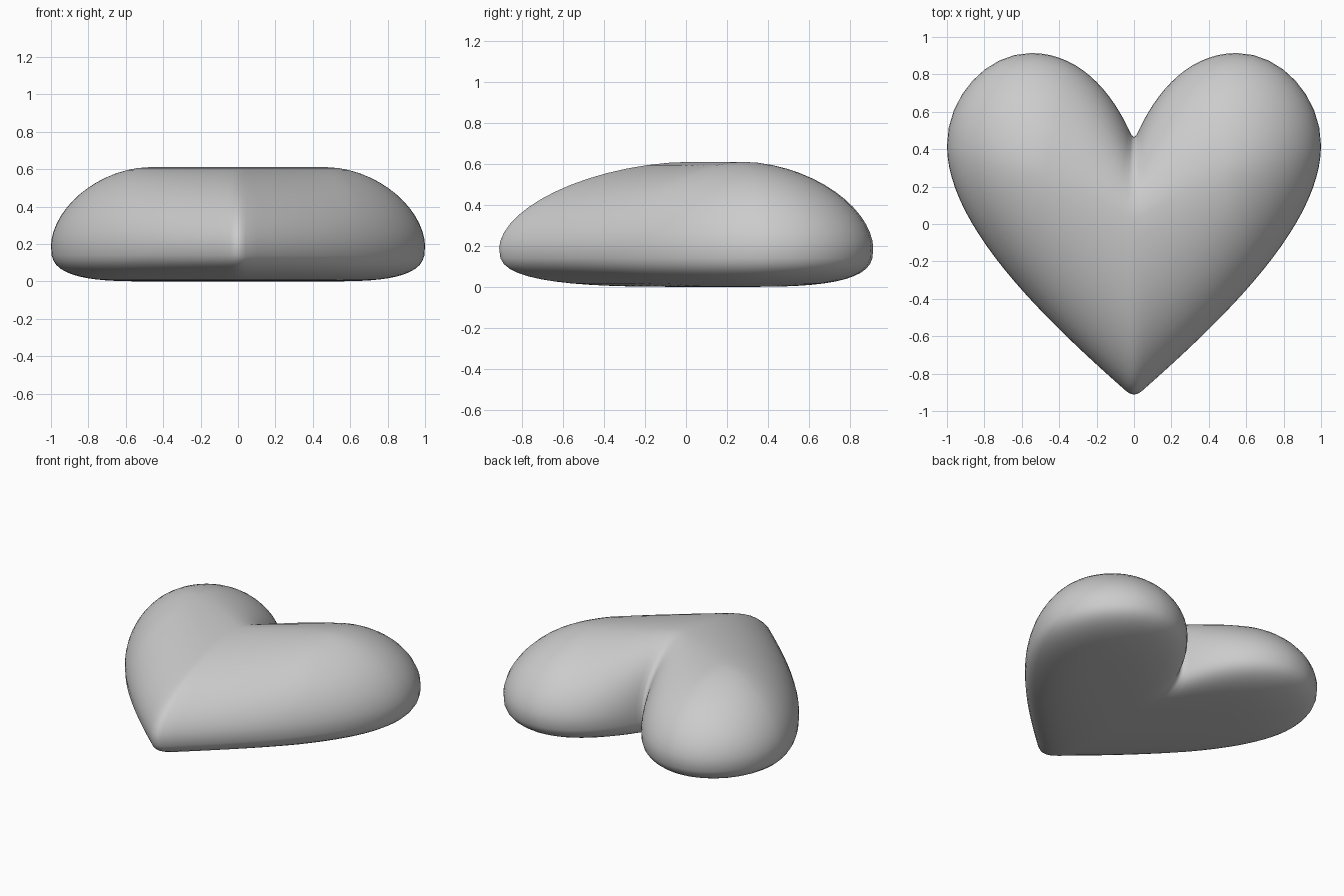
import bpy, bmesh, math
from mathutils import Vector
from mathutils.geometry import interpolate_bezier

cube = bpy.data.objects.get("Cube")
if cube:
    bpy.data.objects.remove(cube, do_unlink=True)

EQUATOR, HEIGHT = 0.19, 0.61
CROWN, BASE = 1.8, 3.0   # roundness of the upper and lower profiles
RINGS = 28               # rings from underside to crown
HALF = 48                # outline steps from cleft to tip
FAN = 12                 # steps over which the ridge runs out to the lobe centre

grey = bpy.data.materials.new("soft_grey")
grey.use_nodes = True
colour = (0.6, 0.6, 0.6, 1)
grey.diffuse_color = colour
grey.node_tree.nodes["Principled BSDF"].inputs["Base Color"].default_value = colour


# Half outline: rounded cleft, lobe top, lobe side, rounded tip
def half_outline():
    segments = [
        ((0, .465), (.01, .465), (.018, .48), (.03, .51), 2),
        ((.03, .51), (.13, .72), (.3, .914), (.55, .914), 14),
        ((.55, .914), (.79, .914), (1, .68), (1, .42), 8),
        ((1, .42), (1, 0), (.5, -.49), (.04, -.895), 22),
        ((.04, -.895), (.025, -.908), (.01, -.912), (0, -.912), 2),
    ]
    points = []
    for a, b, c, d, n in segments:
        points += interpolate_bezier(Vector(a), Vector(b), Vector(c), Vector(d), n + 1)[:-1]
    return points + [Vector((0, -.912))]


# Each outline point folds in to a V-shaped ridge between the lobe centres
def ridge(i):
    r = min(1, min(i, HALF - i) / FAN)
    return Vector((0.48 * r, 0.02 + 0.26 * r))


# Height of a ring that keeps the given share of the full outline
def ring_height(spread, upper):
    power = CROWN if upper else BASE
    rise = (1 - spread ** power) ** (1 / power)
    return EQUATOR + (HEIGHT - EQUATOR) * rise if upper else EQUATOR * (1 - rise)


half = [(Vector(p[:2]), ridge(i)) for i, p in enumerate(half_outline())]
flip = lambda v: Vector((-v.x, v.y))
loop = half + [(flip(p), flip(t)) for p, t in half[-2:0:-1]]

# Loft the rings: a round crown above the widest line, a flatter base below
bm = bmesh.new()
rings = []
for k in range(RINGS + 1):
    angle = math.pi * (k / RINGS - 0.5)
    spread = min(1, max(0, math.cos(angle)))
    z = ring_height(spread, angle > 0)
    rings.append([bm.verts.new((*t.lerp(p, spread), z)) for p, t in loop])
for low, high in zip(rings, rings[1:]):
    for i in range(len(loop)):
        j = (i + 1) % len(loop)
        bm.faces.new((low[i], high[i], high[j], low[j]))

# Join the two sides along the ridges
bmesh.ops.remove_doubles(bm, verts=bm.verts, dist=1e-5)
bmesh.ops.recalc_face_normals(bm, faces=bm.faces)
mesh = bpy.data.meshes.new("heart")
bm.to_mesh(mesh)
bm.free()
mesh.materials.append(grey)
mesh.shade_smooth()
heart = bpy.data.objects.new("heart", mesh)
bpy.context.collection.objects.link(heart)
